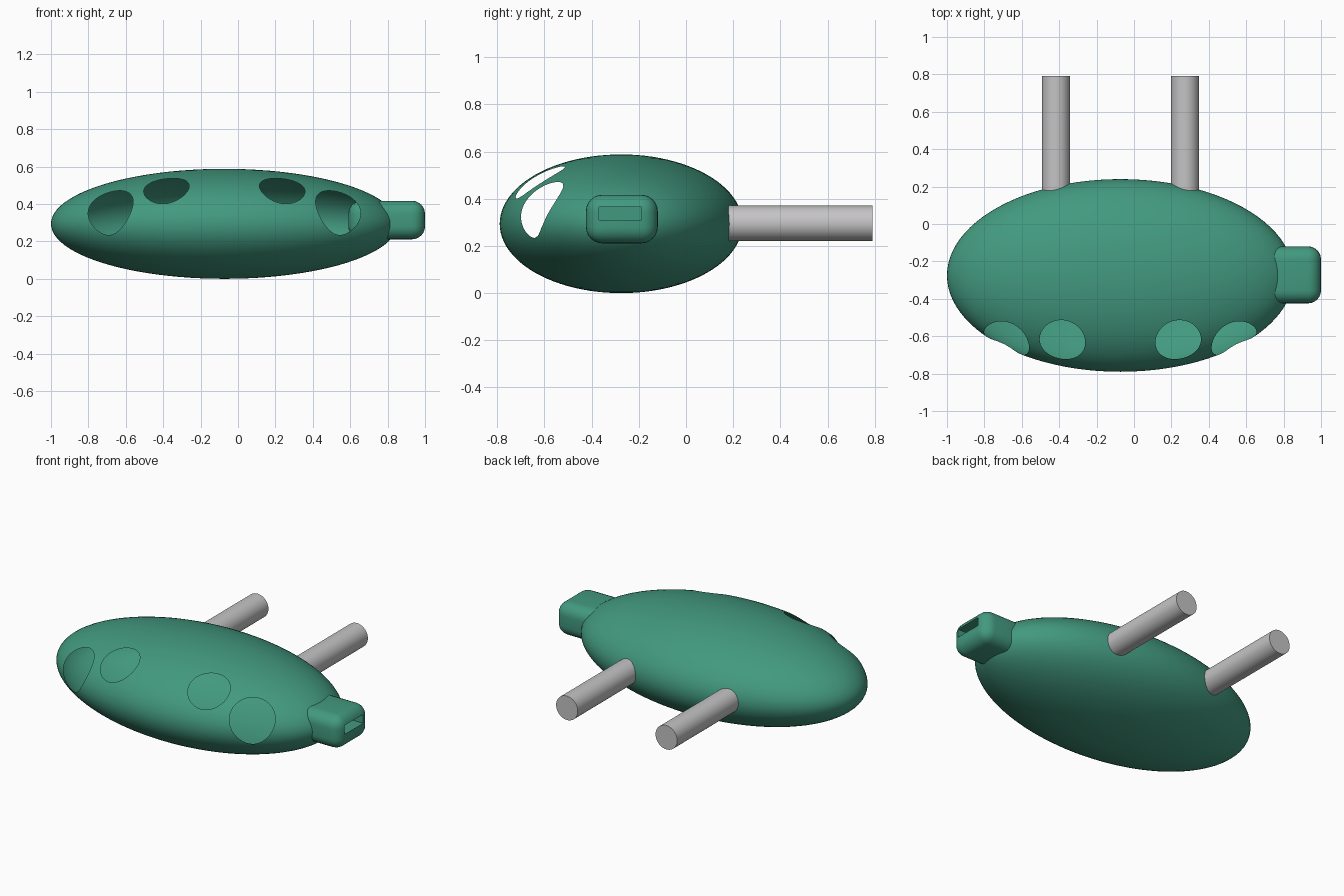
import bpy, bmesh, math
from mathutils import Vector

if "Cube" in bpy.data.objects:
    bpy.data.objects.remove(bpy.data.objects["Cube"])

CENTRE = Vector((-0.073, -0.275, 0.294))   # middle of the shell
RADII = Vector((0.927, 0.515, 0.294))      # half sizes of the shell


def material(name, rgb):
    m = bpy.data.materials.new(name)
    m.diffuse_color = (*rgb, 1)
    m.use_nodes = True
    m.node_tree.nodes["Principled BSDF"].inputs["Base Color"].default_value = m.diffuse_color
    return m


GREEN = material("green", (0.055, 0.32, 0.21))
GREY = material("light_grey", (0.56, 0.55, 0.56))


def finish(obj, name, mat, angle=35):
    obj.name = name
    obj.data.materials.clear()
    obj.data.materials.append(mat)
    bpy.ops.object.select_all(action='DESELECT')
    obj.select_set(True)
    bpy.context.view_layer.objects.active = obj
    bpy.ops.object.shade_smooth_by_angle(angle=math.radians(angle))


def box(size, loc):
    bpy.ops.mesh.primitive_cube_add(size=1, location=loc)
    obj = bpy.context.object
    obj.scale = size
    bpy.ops.object.transform_apply(location=True, rotation=True, scale=True)
    return obj


def cut(obj, cutter):
    m = obj.modifiers.new("cut", 'BOOLEAN')
    m.operation = 'DIFFERENCE'
    m.solver = 'EXACT'
    m.object = cutter


def bake(obj, cutters):
    # Turn the modified shape into plain mesh and drop the cutters
    dg = bpy.context.evaluated_depsgraph_get()
    mesh = bpy.data.meshes.new_from_object(obj.evaluated_get(dg))
    obj.modifiers.clear()
    obj.data = mesh
    for c in cutters:
        bpy.data.objects.remove(c)


def level(p):
    # 1 on the shell surface, smaller inside it
    return sum(((p[i] - CENTRE[i]) / RADII[i]) ** 2 for i in range(3))


# Oval shell
bpy.ops.mesh.primitive_uv_sphere_add(segments=96, ring_count=48, radius=1, location=CENTRE)
shell = bpy.context.object
shell.scale = RADII
bpy.ops.object.transform_apply(location=True, rotation=True, scale=True)

# Four round openings, mirrored left and right, each along the local normal
cutters = []
for dx, y, r in ((0.31, -0.627, 0.123), (0.612, -0.63, 0.131)):
    dy = y - CENTRE.y
    dz = RADII.z * math.sqrt(1 - (dx / RADII.x) ** 2 - (dy / RADII.y) ** 2)
    for side in (-1, 1):
        d = Vector((side * dx, dy, dz))
        n = Vector([d[i] / RADII[i] ** 2 for i in range(3)]).normalized()
        bpy.ops.mesh.primitive_cylinder_add(vertices=48, radius=r, depth=0.32,
                                            location=CENTRE + d + n * 0.04)
        c = bpy.context.object
        c.rotation_mode = 'QUATERNION'
        c.rotation_quaternion = n.to_track_quat('Z', 'Y')
        c.hide_render = True
        cut(shell, c)
        cutters.append(c)
bake(shell, cutters)

# Remove the pocket walls so the shell is hollow behind the openings
bm = bmesh.new()
bm.from_mesh(shell.data)
walls = [f for f in bm.faces if min(level(v.co) for v in f.verts) < 0.95]
bmesh.ops.delete(bm, geom=walls, context='FACES')
bm.to_mesh(shell.data)
bm.free()
finish(shell, "shell", GREEN, 60)

# Rounded end block with a slot in its outer face
block = box((0.41, 0.305, 0.206), (0.795, -0.272, 0.314))
b = block.modifiers.new("round", 'BEVEL')
b.width = 0.07
b.segments = 6
slot = box((0.2, 0.18, 0.055), (0.99, -0.278, 0.338))
slot.hide_render = True
cut(block, slot)
bake(block, [slot])
finish(block, "end_block", GREEN)

# Two rear rods
for name, x in (("left_rod", -0.417), ("right_rod", 0.273)):
    bpy.ops.mesh.primitive_cylinder_add(vertices=48, radius=0.075, depth=0.61,
                                        location=(x, 0.485, 0.296),
                                        rotation=(math.pi / 2, 0, 0))
    finish(bpy.context.object, name, GREY)
